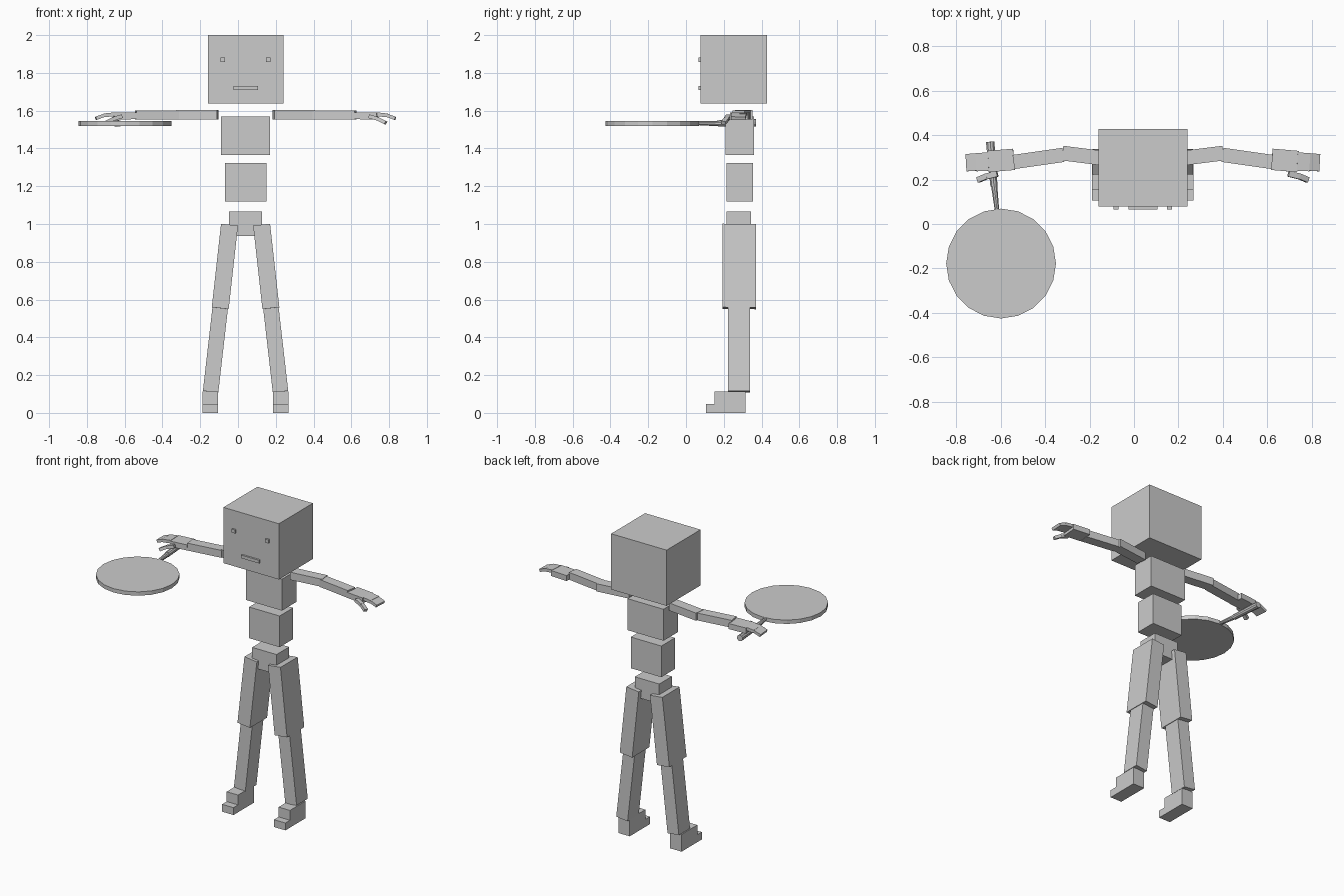
import bpy, bmesh
from mathutils import Vector

if "Cube" in bpy.data.objects:
    bpy.data.objects.remove(bpy.data.objects["Cube"])

CX = 0.04  # symmetry plane of the figure


def finish(bm, name):
    bmesh.ops.recalc_face_normals(bm, faces=bm.faces)
    me = bpy.data.meshes.new(name)
    bm.to_mesh(me)
    bm.free()
    ob = bpy.data.objects.new(name, me)
    bpy.context.collection.objects.link(ob)
    return ob


def beam(name, a, b, w, h, side):
    """Box from a to b; w is its size along side, h across it."""
    a, b = Vector(a), Vector(b)
    d = (b - a).normalized()
    u = Vector(side)
    u = (u - d * u.dot(d)).normalized() * w / 2
    v = d.cross(u).normalized() * h / 2
    bm = bmesh.new()
    rings = [[bm.verts.new(p + q) for q in (u + v, v - u, -u - v, u - v)] for p in (a, b)]
    for r in rings:
        bm.faces.new(r)
    for i in range(4):
        j = (i + 1) % 4
        bm.faces.new((rings[0][i], rings[0][j], rings[1][j], rings[1][i]))
    return finish(bm, name)


def box(name, x, y, z):
    cx, cy = sum(x) / 2, sum(y) / 2
    return beam(name, (cx, cy, z[0]), (cx, cy, z[1]), x[1] - x[0], y[1] - y[0], (1, 0, 0))


def rod(name, a, b, r1, r2, n):
    """Capped cylinder or cone from a to b."""
    a, b = Vector(a), Vector(b)
    bm = bmesh.new()
    bmesh.ops.create_cone(bm, cap_ends=True, segments=n, radius1=r1, radius2=r2, depth=(b - a).length)
    ob = finish(bm, name)
    ob.rotation_mode = 'QUATERNION'
    ob.rotation_quaternion = (b - a).to_track_quat('Z', 'Y')
    ob.location = (a + b) / 2
    return ob


# Head and torso blocks
box("head", (-0.16, 0.24), (0.078, 0.428), (1.637, 2.0))
box("chest", (-0.09, 0.17), (0.21, 0.36), (1.365, 1.57))
box("belly", (-0.07, 0.15), (0.214, 0.354), (1.12, 1.323))
box("pelvis", (-0.048, 0.128), (0.214, 0.344), (0.937, 1.066))
box("mouth", (-0.025, 0.105), (0.066, 0.09), (1.71, 1.73))

# Mirrored parts: offsets measured outward from the symmetry plane
limbs = [
    # name, start, end, width along side, thickness, side vector
    ("thigh", (0.085, 0.283, 0.996), (0.134, 0.281, 0.554), 0.177, 0.09, (0, 1, 0)),
    ("calf", (0.134, 0.281, 0.558), (0.185, 0.281, 0.112), 0.115, 0.082, (0, 1, 0)),
    ("upper_arm", (0.148, 0.292, 1.578), (0.362, 0.319, 1.578), 0.066, 0.05, (0, 1, 0)),
    ("forearm", (0.358, 0.311, 1.577), (0.582, 0.279, 1.577), 0.064, 0.048, (0, 1, 0)),
    ("palm", (0.58, 0.291, 1.573), (0.698, 0.281, 1.571), 0.096, 0.036, (0, 1, 0)),
    ("fingers", (0.694, 0.281, 1.581), (0.75, 0.278, 1.575), 0.082, 0.02, (0, 1, 0)),
    ("fingertips", (0.746, 0.279, 1.576), (0.793, 0.276, 1.559), 0.078, 0.018, (0, 1, 0)),
    ("thumb", (0.655, 0.226, 1.57), (0.705, 0.214, 1.555), 0.026, 0.02, (0, 1, 0)),
    ("thumb_tip", (0.70, 0.216, 1.557), (0.742, 0.198, 1.535), 0.025, 0.019, (0, 1, 0)),
]
for s, label in ((-1, "right"), (1, "left")):
    def mx(o):
        return CX + s * o

    for name, a, b, w, h, side in limbs:
        beam(f"{label}_{name}", (mx(a[0]), *a[1:]), (mx(b[0]), *b[1:]), w, h, side)
    box(f"{label}_eye", sorted((mx(0.109), mx(0.132))), (0.066, 0.09), (1.858, 1.881))
    fx = sorted((mx(0.146), mx(0.228)))
    box(f"{label}_foot", fx, (0.152, 0.314), (0.0, 0.112))
    box(f"{label}_toes", fx, (0.105, 0.153), (0.0, 0.048))

# Flat round pan with its handle under the right hand
rod("pan", (-0.598, -0.178, 1.52), (-0.598, -0.178, 1.545), 0.247, 0.247, 20)
rod("pan_handle", (-0.615, 0.05, 1.534), (-0.63, 0.18, 1.532), 0.01, 0.015, 10)
rod("pan_grip", (-0.63, 0.17, 1.532), (-0.647, 0.37, 1.535), 0.017, 0.02, 10)
